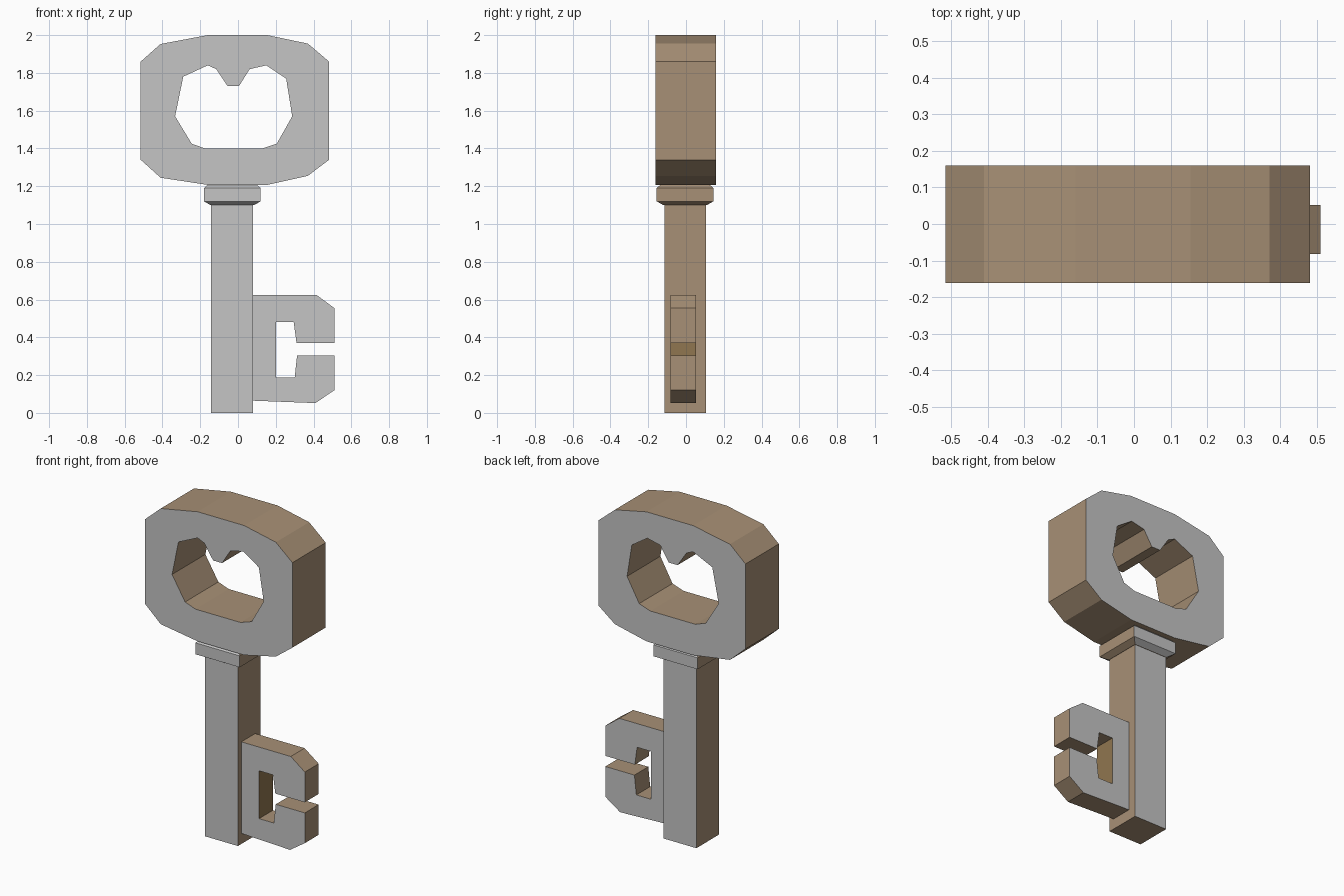
import bpy
import bmesh

cube = bpy.data.objects.get("Cube")
if cube:
    bpy.data.objects.remove(cube, do_unlink=True)


def make_material(name, rgb):
    mat = bpy.data.materials.new(name)
    mat.use_nodes = True
    color = (*rgb, 1.0)
    mat.diffuse_color = color
    mat.node_tree.nodes["Principled BSDF"].inputs["Base Color"].default_value = color
    return mat


MATERIALS = [
    make_material("warm brown", (0.39, 0.28, 0.18)),
    make_material("light grey", (0.56, 0.56, 0.56)),
    make_material("olive brown", (0.28, 0.18, 0.08)),
]
BROWN, GREY, OLIVE = range(3)


def finish(name, bm, rule=None):
    """Grey on faces turned to front or back, brown on all the others."""
    bmesh.ops.recalc_face_normals(bm, faces=bm.faces)
    for face in bm.faces:
        face.material_index = GREY if abs(face.normal.y) > 0.1 else BROWN
        if rule and rule(face):
            face.material_index = OLIVE
    mesh = bpy.data.meshes.new(name)
    bm.to_mesh(mesh)
    bm.free()
    for mat in MATERIALS:
        mesh.materials.append(mat)
    obj = bpy.data.objects.new(name, mesh)
    bpy.context.collection.objects.link(obj)
    return obj


def plate(name, loops, y_front, y_back, rule=None):
    """Extrude an x-z outline, with optional hole loops, along y."""
    bm = bmesh.new()
    edges = []
    for loop in loops:
        verts = [bm.verts.new((x, y_front, z)) for x, z in loop]
        edges += [bm.edges.new((a, b)) for a, b in zip(verts, verts[1:] + verts[:1])]
    bmesh.ops.triangle_fill(bm, edges=edges, use_beauty=True, use_dissolve=False)
    result = bmesh.ops.extrude_face_region(bm, geom=bm.faces[:], use_keep_orig=True)
    moved = [g for g in result["geom"] if isinstance(g, bmesh.types.BMVert)]
    bmesh.ops.translate(bm, verts=moved, vec=(0, y_back - y_front, 0))
    return finish(name, bm, rule)


def stack(name, center, levels):
    """Join rectangular sections (half x, half y, z) into one solid."""
    bm = bmesh.new()
    cx, cy = center
    rings = [[bm.verts.new((cx + sx * hx, cy + sy * hy, z))
              for sx, sy in ((-1, -1), (1, -1), (1, 1), (-1, 1))]
             for hx, hy, z in levels]
    for low, high in zip(rings, rings[1:]):
        for i in range(4):
            j = (i + 1) % 4
            bm.faces.new((low[i], low[j], high[j], high[i]))
    bm.faces.new(rings[0][::-1])
    bm.faces.new(rings[-1])
    return finish(name, bm)


# Handle ring with a heart-like opening
outer = [(-0.515, 1.86), (-0.41, 1.953), (-0.16, 2.0), (0.155, 2.0),
         (0.37, 1.955), (0.482, 1.86), (0.482, 1.34), (0.37, 1.255),
         (0.155, 1.207), (-0.16, 1.207), (-0.41, 1.245), (-0.515, 1.34)]
opening = [(-0.333, 1.57), (-0.29, 1.78), (-0.16, 1.84), (-0.115, 1.82),
           (-0.055, 1.73), (0.005, 1.73), (0.062, 1.82), (0.15, 1.84),
           (0.255, 1.77), (0.287, 1.57), (0.205, 1.425), (0.13, 1.4),
           (-0.175, 1.4), (-0.245, 1.425)]
plate("handle_ring", [outer, opening], -0.162, 0.16)

# Shaft and the bevelled collar below the handle
stack("shaft", (-0.032, -0.005), [(0.112, 0.11, 0), (0.112, 0.11, 1.15)])
stack("collar", (-0.03, -0.005),
      [(0.115, 0.115, 1.1), (0.15, 0.15, 1.12),
       (0.15, 0.15, 1.19), (0.13, 0.13, 1.208)])

# Bit with its slot; the slot's inner wall is olive
bit = [(0.07, 0.625), (0.415, 0.625), (0.51, 0.555), (0.51, 0.37),
       (0.31, 0.37), (0.295, 0.48), (0.2, 0.48), (0.2, 0.187),
       (0.3, 0.187), (0.313, 0.305), (0.51, 0.305), (0.51, 0.12),
       (0.41, 0.052), (0.07, 0.065)]
plate("key_bit", [bit], -0.082, 0.052,
      lambda f: f.normal.x > 0.9 and f.calc_center_median().x < 0.25)
